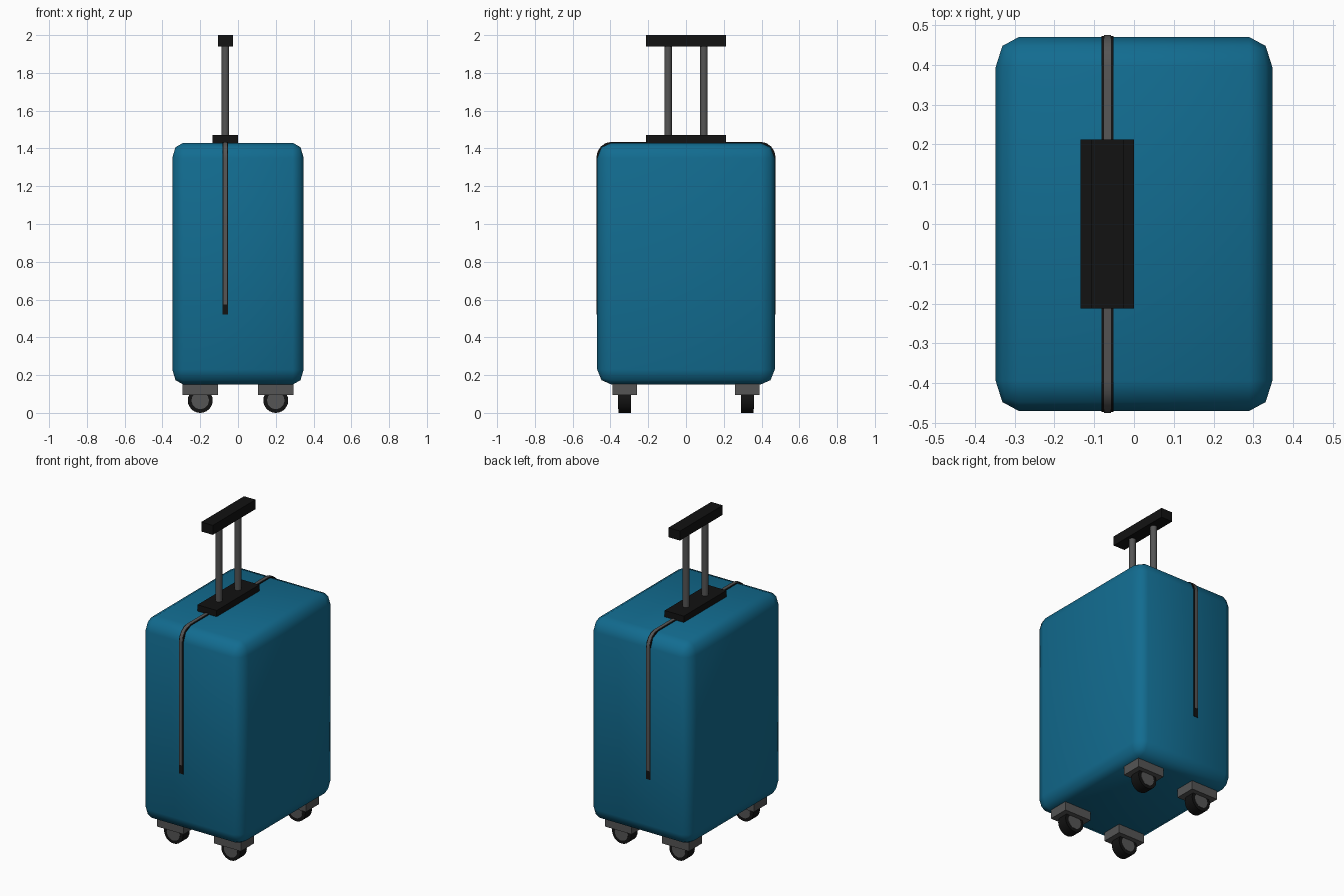
import bpy, bmesh, math
from mathutils import Matrix

if "Cube" in bpy.data.objects:
    bpy.data.objects.remove(bpy.data.objects["Cube"])

def material(name, rgb):
    m = bpy.data.materials.new(name)
    m.diffuse_color = (*rgb, 1)
    m.use_nodes = True
    m.node_tree.nodes["Principled BSDF"].inputs["Base Color"].default_value = m.diffuse_color
    return m

BLUE = material("blue shell", (0.006, 0.15, 0.28))
BLACK = material("black plastic", (0.006, 0.006, 0.006))
GREY = material("dark grey metal", (0.09, 0.09, 0.09))

def finish(name, bm, mat, angle=None):
    bmesh.ops.recalc_face_normals(bm, faces=bm.faces)
    me = bpy.data.meshes.new(name)
    bm.to_mesh(me)
    bm.free()
    ob = bpy.data.objects.new(name, me)
    bpy.context.collection.objects.link(ob)
    me.materials.append(mat)
    if angle:
        bpy.ops.object.select_all(action='DESELECT')
        ob.select_set(True)
        bpy.context.view_layer.objects.active = ob
        bpy.ops.object.shade_smooth_by_angle(angle=math.radians(angle))
    return ob

def box(name, lo, hi, mat, bevel=None, angle=None):
    """Box between two corners; bevel gives the rounding size along x, y, z."""
    bm = bmesh.new()
    unit = [b / 0.1 for b in bevel] if bevel else [1, 1, 1]
    size = [(h - l) / u for l, h, u in zip(lo, hi, unit)]
    bmesh.ops.create_cube(bm, size=1)
    bmesh.ops.scale(bm, vec=size, verts=bm.verts)
    if bevel:
        bmesh.ops.bevel(bm, geom=bm.edges[:], offset=0.1, segments=2,
                        profile=0.5, affect='EDGES')
    bmesh.ops.scale(bm, vec=unit, verts=bm.verts)
    bmesh.ops.translate(bm, vec=[(l + h) / 2 for l, h in zip(lo, hi)], verts=bm.verts)
    return finish(name, bm, mat, angle)

def cylinder(name, centre, radius, depth, mat, along_y=False, sides=24):
    bm = bmesh.new()
    rot = Matrix.Rotation(math.pi / 2, 4, 'X') if along_y else Matrix()
    bmesh.ops.create_cone(bm, cap_ends=True, segments=sides, radius1=radius,
                          radius2=radius, depth=depth,
                          matrix=Matrix.Translation(centre) @ rot)
    return finish(name, bm, mat, 35)

def strip(name, x, half_width, lift, z_end, mat):
    """Band running up the front, over the top and down the back."""
    def path(off):
        ry, rz = 0.076 + off, 0.08 + off
        arc = [(-0.394 - ry * math.cos(a), 1.35 + rz * math.sin(a))
               for a in (math.pi / 2 * i / 4 for i in range(5))]
        half = [(-0.47 - off, z_end)] + arc
        return half + [(-y, z) for y, z in reversed(half)]
    bm = bmesh.new()
    rings = [[bm.verts.new((x + s * half_width, y, z))
              for s, (y, z) in ((-1, o), (1, o), (1, i), (-1, i))]
             for o, i in zip(path(lift), path(-0.012))]
    for a, b in zip(rings, rings[1:]):
        for k in range(4):
            bm.faces.new((a[k], a[(k + 1) % 4], b[(k + 1) % 4], b[k]))
    bm.faces.new(rings[0])
    bm.faces.new(rings[-1])
    return finish(name, bm, mat, 35)

# Shell
box("suitcase_shell", (-0.348, -0.47, 0.15), (0.348, 0.47, 1.43), BLUE,
    bevel=(0.058, 0.076, 0.08), angle=60)

# Zip
HX = -0.067
strip("zip_tape", HX, 0.015, 0.003, 0.52, BLACK)
strip("zip_teeth", HX, 0.009, 0.005, 0.575, GREY)

# Pull handle
box("handle_base", (-0.134, -0.213, 1.42), (0.0, 0.213, 1.47), BLACK)
box("handle_grip", (-0.107, -0.213, 1.94), (-0.027, 0.213, 2.0), BLACK)
for side, y in (("front", -0.095), ("back", 0.095)):
    cylinder(f"handle_rod_{side}", (HX, y, 1.7), 0.02, 0.52, GREY, sides=16)

# Wheels
for sx, lr in ((-1, "left"), (1, "right")):
    for sy, fb in ((-1, "front"), (1, "back")):
        x, y = 0.2 * sx, 0.325 * sy
        box(f"wheel_mount_{fb}_{lr}", (x - 0.093, y - 0.065, 0.095),
            (x + 0.093, y + 0.065, 0.155), GREY)
        cylinder(f"wheel_{fb}_{lr}", (x, y, 0.066), 0.066, 0.066, BLACK, True)
        cylinder(f"wheel_hub_{fb}_{lr}", (x, y, 0.066), 0.046, 0.07, GREY, True)
